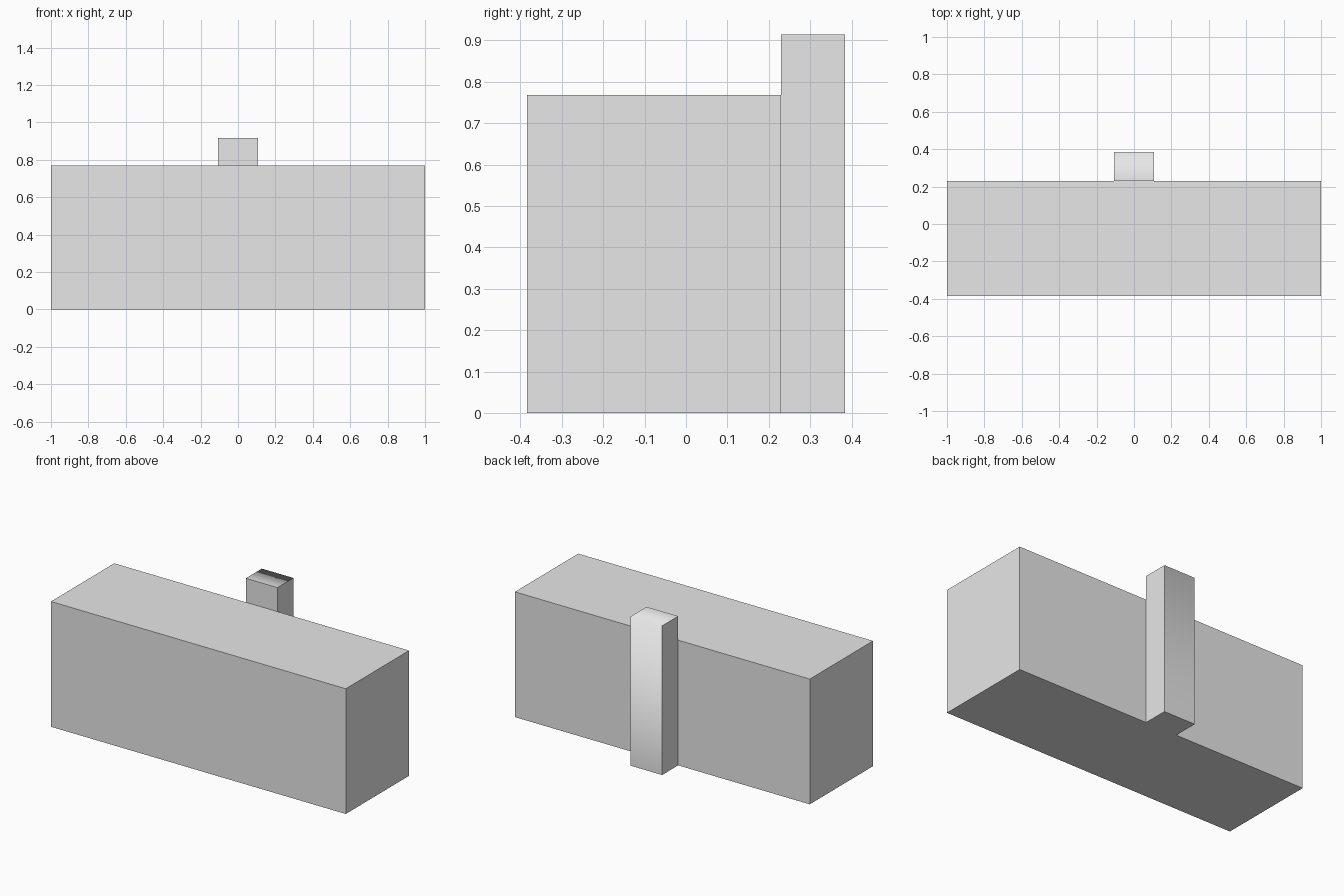
import bpy
import bmesh
from mathutils import Matrix, Vector

cube = bpy.data.objects.get("Cube")
if cube:
    bpy.data.objects.remove(cube, do_unlink=True)

# Single grey finish
grey = bpy.data.materials.new("plain_grey")
grey.use_nodes = True
colour = (0.8, 0.8, 0.8, 1)
grey.diffuse_color = colour
grey.node_tree.nodes["Principled BSDF"].inputs["Base Color"].default_value = colour


def make_box(name, low, high, soft_back=False):
    low, high = Vector(low), Vector(high)
    bm = bmesh.new()
    bmesh.ops.create_cube(bm, size=1, matrix=Matrix.Translation((low + high) / 2)
                          @ Matrix.Diagonal((*(high - low), 1)))
    bm.normal_update()
    if soft_back:
        # Blend the shading over the top back edge only
        for face in bm.faces:
            face.smooth = face.normal.z > 0.5 or face.normal.y > 0.5
        for edge in bm.edges:
            edge.smooth = all(face.smooth for face in edge.link_faces)
    mesh = bpy.data.meshes.new(name)
    bm.to_mesh(mesh)
    bm.free()
    mesh.materials.append(grey)
    obj = bpy.data.objects.new(name, mesh)
    bpy.context.collection.objects.link(obj)
    return obj


# Long main block
make_box("main_block", (-1, -0.384, 0), (1, 0.229, 0.768))

# Upright post against the back, rising above the block
make_box("back_post", (-0.107, 0.229, 0), (0.107, 0.384, 0.915), soft_back=True)
